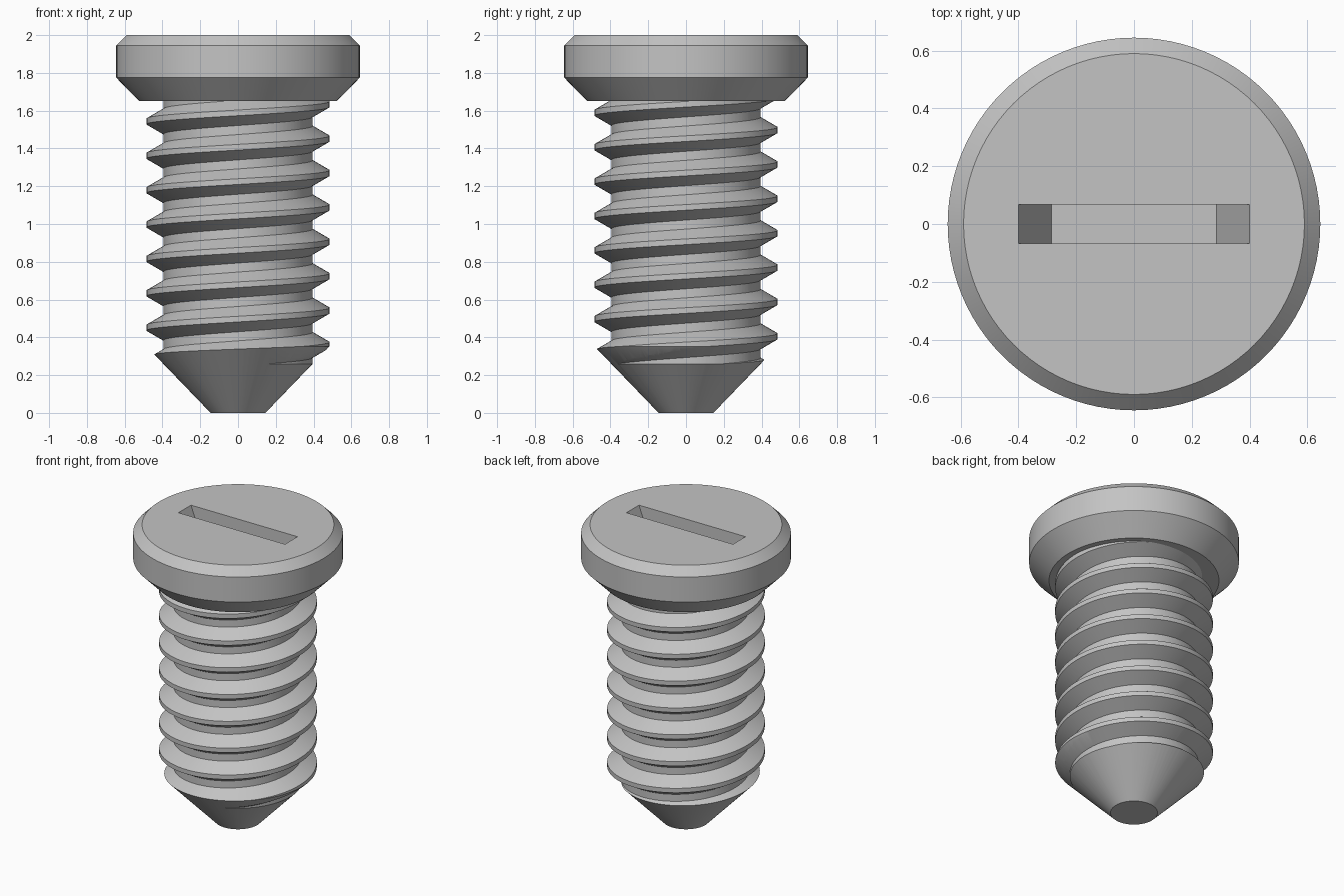
import bpy
import bmesh
from math import cos, sin, tau, radians

if "Cube" in bpy.data.objects:
    bpy.data.objects.remove(bpy.data.objects["Cube"], do_unlink=True)

SIDES = 96
PITCH = 0.182
CORE_R = 0.395
NECK_TOP = 1.68          # shank ends just inside the head

steel = bpy.data.materials.new("steel grey")
steel.use_nodes = True
grey = (0.55, 0.55, 0.55, 1)
steel.diffuse_color = grey
steel.node_tree.nodes["Principled BSDF"].inputs["Base Color"].default_value = grey


def skin(name, rings, close_ends=True):
    """Solid made by joining a list of equal closed rings of points."""
    bm = bmesh.new()
    loops = [[bm.verts.new(p) for p in ring] for ring in rings]
    n = len(loops[0])
    for a, b in zip(loops, loops[1:]):
        for i in range(n):
            j = (i + 1) % n
            bm.faces.new((a[i], a[j], b[j], b[i]))
    if close_ends:
        bm.faces.new(loops[0][::-1])
        bm.faces.new(loops[-1])
    bmesh.ops.recalc_face_normals(bm, faces=bm.faces)
    mesh = bpy.data.meshes.new(name)
    bm.to_mesh(mesh)
    bm.free()
    obj = bpy.data.objects.new(name, mesh)
    bpy.context.collection.objects.link(obj)
    mesh.materials.append(steel)
    return obj


def lathe(name, profile):
    """Turned solid from (radius, height) pairs, bottom to top."""
    return skin(name, [[(r * cos(tau * i / SIDES), r * sin(tau * i / SIDES), z)
                        for i in range(SIDES)] for r, z in profile])


def combine(target, tool, operation):
    """Apply a boolean and discard the tool."""
    tool.hide_render = True
    mod = target.modifiers.new("cut", "BOOLEAN")
    mod.operation = operation
    mod.solver = "EXACT"
    mod.object = tool
    bpy.context.view_layer.objects.active = target
    bpy.ops.object.modifier_apply(modifier=mod.name)
    bpy.data.objects.remove(tool, do_unlink=True)


def smooth(obj):
    bpy.ops.object.select_all(action="DESELECT")
    obj.select_set(True)
    bpy.context.view_layer.objects.active = obj
    bpy.ops.object.shade_smooth_by_angle(angle=radians(25))


# Head: turned disc with chamfered top and tapered underside
head = lathe("head", [(0.523, 1.65), (0.645, 1.775), (0.645, 1.945), (0.59, 2.0)])

# Driver slot with sloping ends
def slot_ring(half_length, z):
    w = 0.067
    return [(-half_length, -w, z), (half_length, -w, z),
            (half_length, w, z), (-half_length, w, z)]

slope = (0.4 - 0.285) / 0.3
slot = skin("slot_cutter", [slot_ring(0.285, 1.7), slot_ring(0.4 + 0.05 * slope, 2.05)])
combine(head, slot, "DIFFERENCE")

# Thread: trapezoid section swept up a right-handed helix, crest at PITCH * 2 on +x
section = [(0.33, -0.0757), (0.38, -0.0757), (0.485, -0.015),
           (0.485, 0.015), (0.38, 0.0757), (0.33, 0.0757)]
rings = []
for step in range(-SIDES, SIDES * 8):
    t = step / SIDES
    a = tau * t
    mid = 0.36 + PITCH * t
    rings.append([(r * cos(a), r * sin(a), mid + h) for r, h in section])
thread = skin("thread", rings)

# Shank: core plus thread, trimmed to the conical tip
shank = lathe("threaded_shank", [(CORE_R, -0.1), (CORE_R, 1.9)])
combine(shank, thread, "UNION")
envelope = lathe("tip_envelope", [(0.145, 0), (0.605, 0.477), (0.605, NECK_TOP)])
combine(shank, envelope, "INTERSECT")

for part in (head, shank):
    smooth(part)
